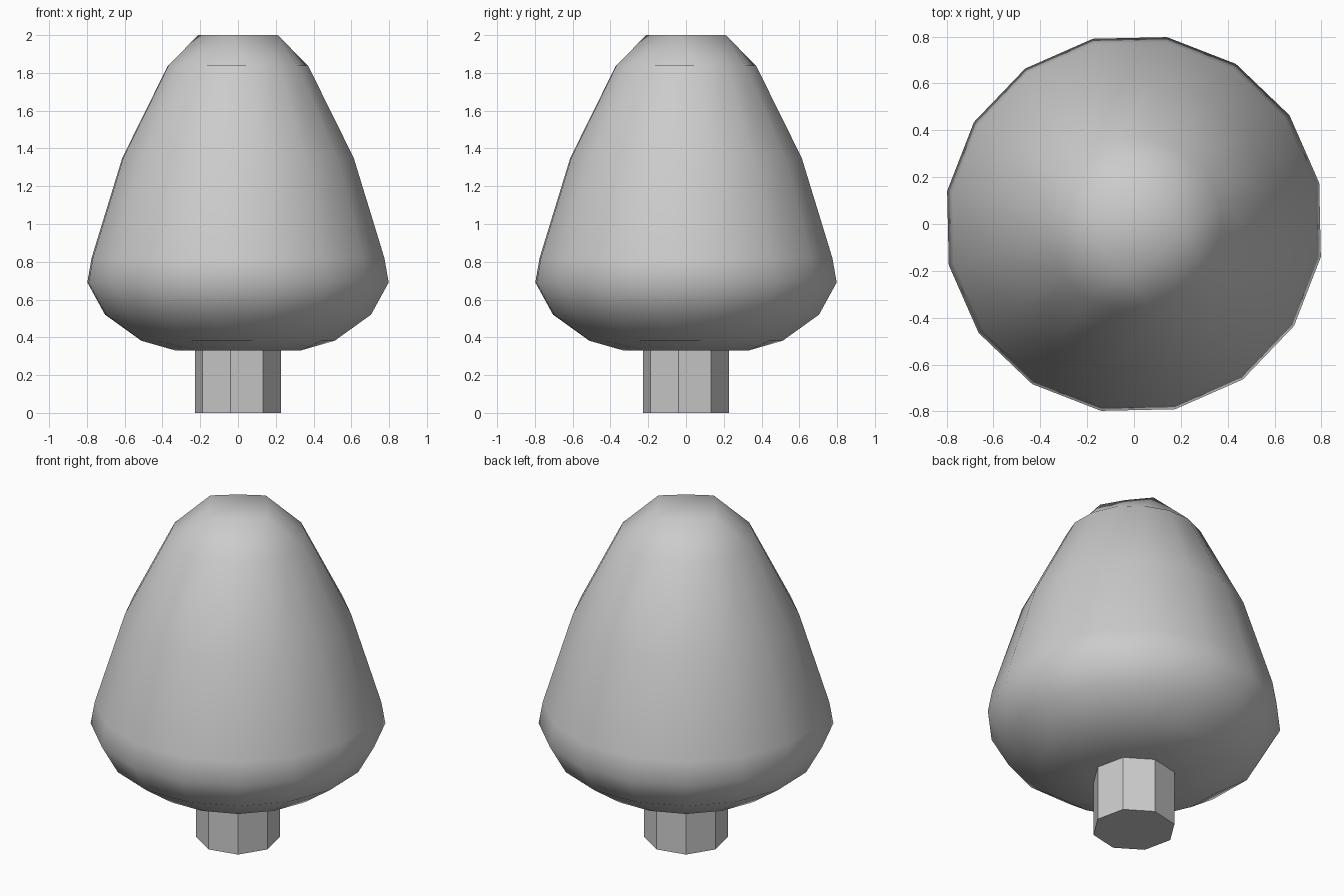
import bpy, bmesh, math

cube = bpy.data.objects.get("Cube")
if cube:
    bpy.data.objects.remove(cube, do_unlink=True)

TURN = math.radians(-10)

grey = bpy.data.materials.new("plain grey")
grey.use_nodes = True
grey.diffuse_color = (0.6, 0.6, 0.6, 1)
grey.node_tree.nodes["Principled BSDF"].inputs["Base Color"].default_value = (0.6, 0.6, 0.6, 1)


def ring(bm, count, z, *radii):
    """Ring of vertices at height z, cycling through the given radii."""
    verts = []
    for i in range(count):
        a = TURN + math.tau * i / count
        r = radii[i % len(radii)]
        verts.append(bm.verts.new((r * math.cos(a), r * math.sin(a), z)))
    return verts


def bridge(bm, low, high):
    n = len(low)
    for i in range(n):
        j = (i + 1) % n
        bm.faces.new((low[i], low[j], high[j], high[i]))


def grid_cap(bm, rim, z, corner, middle):
    """Close a 16-vertex rim with a four by four grid of quads."""
    inner = ring(bm, 8, z, corner, middle)
    centre = bm.verts.new((0, 0, z))
    for c in range(4):
        p, k = 4 * c, 2 * c
        a, m, b = inner[k], inner[k + 1], inner[(k + 2) % 8]
        bm.faces.new((rim[p - 1], rim[p], rim[p + 1], a))
        bm.faces.new((rim[p + 1], rim[p + 2], m, a))
        bm.faces.new((rim[p + 2], rim[p + 3], b, m))
        bm.faces.new((inner[k - 1], a, m, centre))


def finish(bm, name):
    bmesh.ops.recalc_face_normals(bm, faces=bm.faces)
    mesh = bpy.data.meshes.new(name)
    bm.to_mesh(mesh)
    bm.free()
    mesh.materials.append(grey)
    obj = bpy.data.objects.new(name, mesh)
    bpy.context.collection.objects.link(obj)
    return obj


# Crown: smooth rounded cone, radius and height of each ring from the bottom up
profile = [(0.517, 0.38), (0.715, 0.52), (0.81, 0.69), (0.787, 0.82),
           (0.622, 1.35), (0.376, 1.84)]
bm = bmesh.new()
rings = [ring(bm, 16, z, r) for r, z in profile]
for low, high in zip(rings, rings[1:]):
    bridge(bm, low, high)
grid_cap(bm, rings[0], 0.33, 0.335, 0.26)
grid_cap(bm, rings[-1], 2.0, 0.215, 0.165)
for face in bm.faces:
    face.smooth = True
finish(bm, "tree_crown")

# Trunk: flat-sided octagonal post reaching into the crown
bm = bmesh.new()
base, top = ring(bm, 8, 0, 0.23), ring(bm, 8, 0.4, 0.23)
bridge(bm, base, top)
bm.faces.new(base)
bm.faces.new(top)
finish(bm, "tree_trunk")
